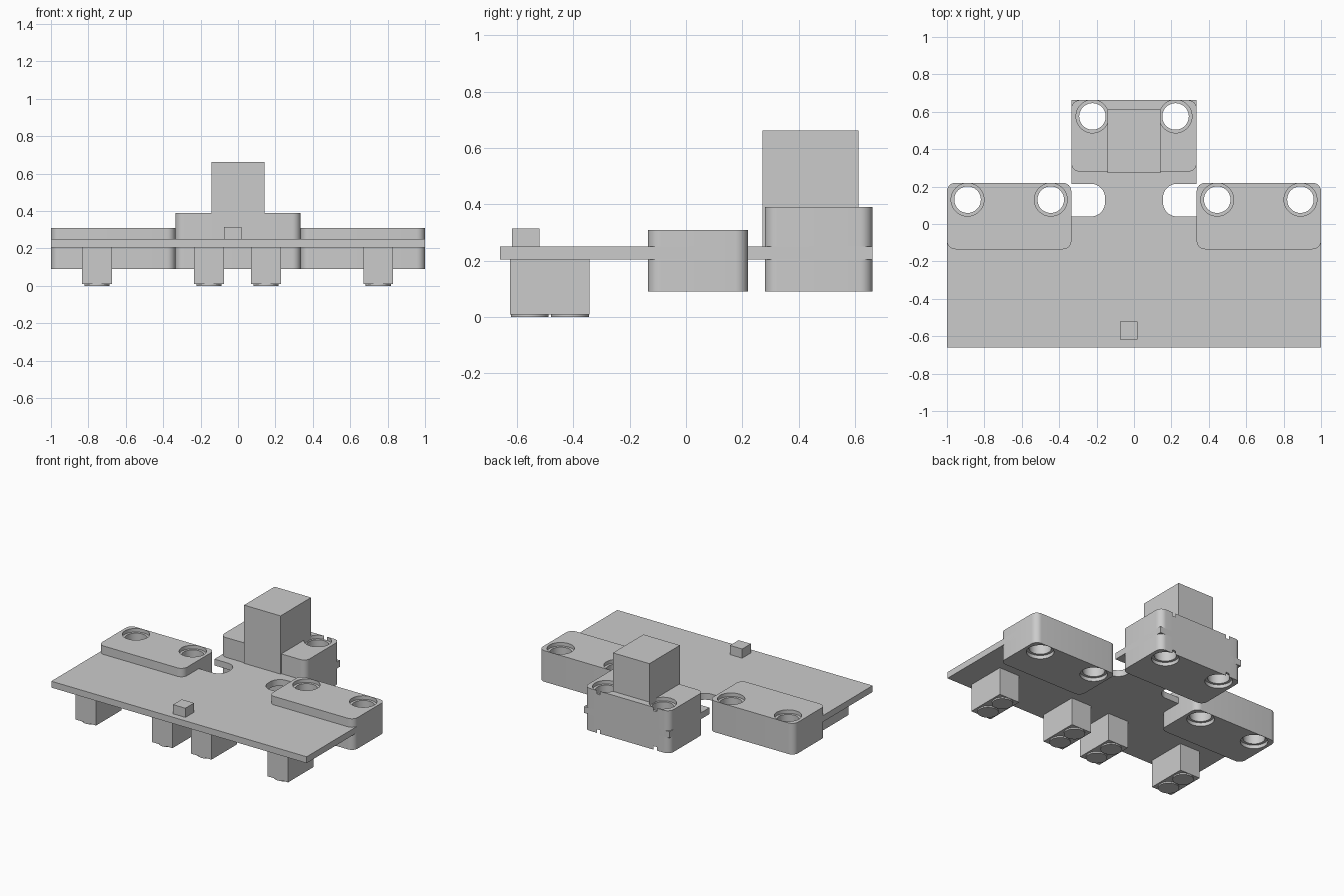
import bpy, bmesh
from math import sin, cos, pi, radians

default = bpy.data.objects.get("Cube")
if default:
    bpy.data.objects.remove(default, do_unlink=True)

grey = bpy.data.materials.new("plain grey")
grey.use_nodes = True
grey.diffuse_color = (0.6, 0.6, 0.6, 1)
grey.node_tree.nodes["Principled BSDF"].inputs["Base Color"].default_value = (0.6, 0.6, 0.6, 1)


def finish(name, bm):
    bmesh.ops.recalc_face_normals(bm, faces=bm.faces)
    mesh = bpy.data.meshes.new(name)
    bm.to_mesh(mesh)
    bm.free()
    mesh.materials.append(grey)
    ob = bpy.data.objects.new(name, mesh)
    bpy.context.collection.objects.link(ob)
    return ob


def prism(name, outline, z0, z1):
    """Extrude a flat outline from z0 to z1."""
    bm = bmesh.new()
    face = bm.faces.new([bm.verts.new((x, y, z0)) for x, y in outline])
    top = bmesh.ops.extrude_face_region(bm, geom=[face])["geom"]
    for v in top:
        if isinstance(v, bmesh.types.BMVert):
            v.co.z = z1
    return finish(name, bm)


def arc(cx, cy, r, start, end, steps=8):
    angles = [radians(start + (end - start) * i / steps) for i in range(steps + 1)]
    return [(cx + r * cos(a), cy + r * sin(a)) for a in angles]


def box(name, x0, x1, y0, y1, z0, z1):
    return prism(name, [(x0, y0), (x1, y0), (x1, y1), (x0, y1)], z0, z1)


def rounded_block(name, x0, x1, y0, y1, z0, z1, r=0.045):
    outline = (arc(x1 - r, y1 - r, r, 0, 90) + arc(x0 + r, y1 - r, r, 90, 180)
               + arc(x0 + r, y0 + r, r, 180, 270) + arc(x1 - r, y0 + r, r, 270, 360))
    return prism(name, outline, z0, z1)


def stepped_cutter(x, y, z0, z1, r=0.071, wide=0.088, depth=0.025, n=48):
    """Through hole with a shallow wider step at each end."""
    levels = [(wide, z0 - 0.1), (wide, z0 + depth), (r, z0 + depth),
              (r, z1 - depth), (wide, z1 - depth), (wide, z1 + 0.1)]
    bm = bmesh.new()
    rings = [[bm.verts.new((x + rad * cos(2 * pi * i / n), y + rad * sin(2 * pi * i / n), z))
              for i in range(n)] for rad, z in levels]
    for a, b in zip(rings, rings[1:]):
        for i in range(n):
            j = (i + 1) % n
            bm.faces.new((a[i], a[j], b[j], b[i]))
    bm.faces.new(rings[0])
    bm.faces.new(rings[-1])
    cutter = finish("hole_cutter", bm)
    cutter.hide_render = True
    return cutter


def drill(ob, cutters):
    for c in cutters:
        mod = ob.modifiers.new("hole", "BOOLEAN")
        mod.operation = "DIFFERENCE"
        mod.solver = "EXACT"
        mod.object = c
    deps = bpy.context.evaluated_depsgraph_get()
    mesh = bpy.data.meshes.new_from_object(ob.evaluated_get(deps))
    ob.modifiers.clear()
    ob.data = mesh


def discard(cutters):
    for c in cutters:
        bpy.data.objects.remove(c, do_unlink=True)


def smooth(ob):
    bpy.ops.object.select_all(action="DESELECT")
    ob.select_set(True)
    bpy.context.view_layer.objects.active = ob
    bpy.ops.object.shade_smooth_by_angle(angle=radians(30))


# Board: wide front plate, rounded neck and rear tab
r = 0.075
half = ([(0, -0.66), (1, -0.66), (1, 0.04)]
        + arc(0.155 + r, 0.04 + r, r, 270, 180)
        + arc(0.155 + r, 0.215 - r, r, 180, 90)
        + [(0.335, 0.215), (0.335, 0.662), (0, 0.662)])
board = prism("board", half + [(-x, y) for x, y in reversed(half[1:-1])], 0.205, 0.25)

# Rear block, drilled together with the board tab
rear = rounded_block("rear_block", -0.335, 0.335, 0.28, 0.662, 0.09, 0.39)
cutters = [stepped_cutter(x, 0.575, 0.09, 0.39) for x in (-0.222, 0.222)]
drill(rear, cutters)
drill(board, cutters)
discard(cutters)
smooth(rear)
smooth(board)

# Side blocks with two holes each
for side, s in (("left", 1), ("right", -1)):
    x0, x1 = sorted((s * 0.335, s))
    block = rounded_block(side + "_block", x0, x1, -0.135, 0.22, 0.09, 0.31)
    cutters = [stepped_cutter(s * x, 0.13, 0.09, 0.31) for x in (0.445, 0.89)]
    drill(block, cutters)
    discard(cutters)
    smooth(block)

# Tower over the rear block and small box near the front edge
box("tower", -0.143, 0.143, 0.272, 0.613, 0.25, 0.662)
box("small_box", -0.076, 0.02, -0.617, -0.52, 0.25, 0.315)

# Sensor housings under the board, each with two round faces
for i, x in enumerate((-0.754, -0.155, 0.15, 0.75), 1):
    box(f"sensor_housing_{i}", x - 0.08, x + 0.08, -0.625, -0.342, 0.01, 0.205)
    for part, y in (("front", -0.555), ("rear", -0.412)):
        disc = prism(f"sensor_{i}_{part}_disc", arc(x, y, 0.067, 0, 351, 39), 0, 0.012)
        smooth(disc)
